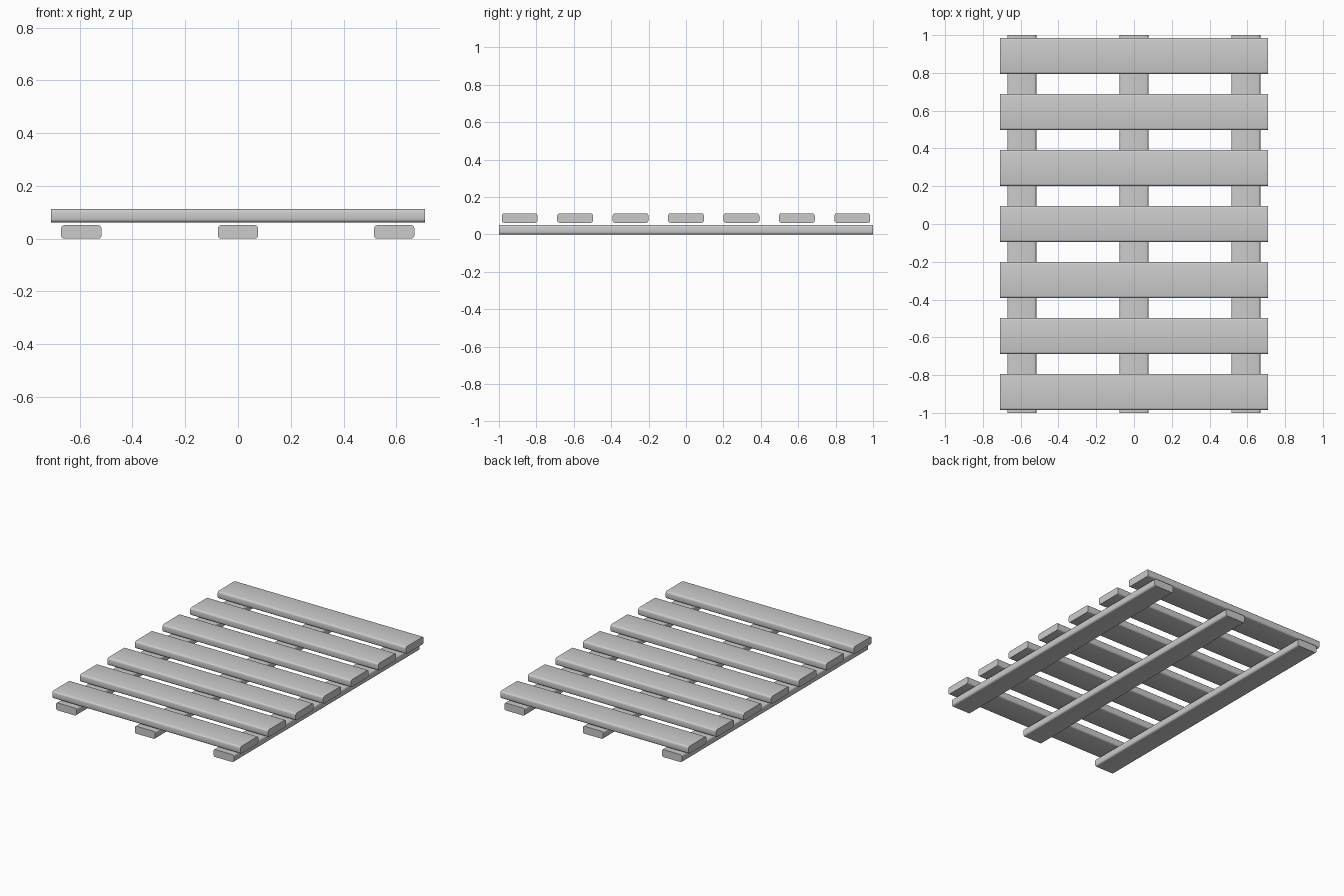
import bpy, bmesh, math

if "Cube" in bpy.data.objects:
    bpy.data.objects.remove(bpy.data.objects["Cube"])


def plank(name, size, loc, axis, radius=0.012):
    """Board running along axis (0=x, 1=y) with its four long edges rounded."""
    bm = bmesh.new()
    bmesh.ops.create_cube(bm, size=1)
    bmesh.ops.scale(bm, vec=size, verts=bm.verts)
    long_edges = [e for e in bm.edges
                  if abs(e.verts[0].co[axis] - e.verts[1].co[axis]) > size[axis] * 0.9]
    bmesh.ops.bevel(bm, geom=long_edges, offset=radius, segments=3,
                    profile=0.5, affect='EDGES')
    mesh = bpy.data.meshes.new(name)
    bm.to_mesh(mesh)
    bm.free()
    ob = bpy.data.objects.new(name, mesh)
    ob.location = loc
    bpy.context.collection.objects.link(ob)
    bpy.context.view_layer.objects.active = ob
    bpy.ops.object.select_all(action='DESELECT')
    ob.select_set(True)
    bpy.ops.object.shade_smooth_by_angle(angle=math.radians(40))
    return ob


# Three runners along y
for name, x in (("left_runner", -0.594), ("middle_runner", 0.0), ("right_runner", 0.592)):
    plank(name, (0.153, 2.0, 0.051), (x, 0, 0.0255), 1)

# Seven slats across x, resting just above the runners
for i in range(7):
    plank(f"slat_{i + 1}", (1.418, 0.191, 0.05), (0, (i - 3) * 0.2965, 0.087), 0)
